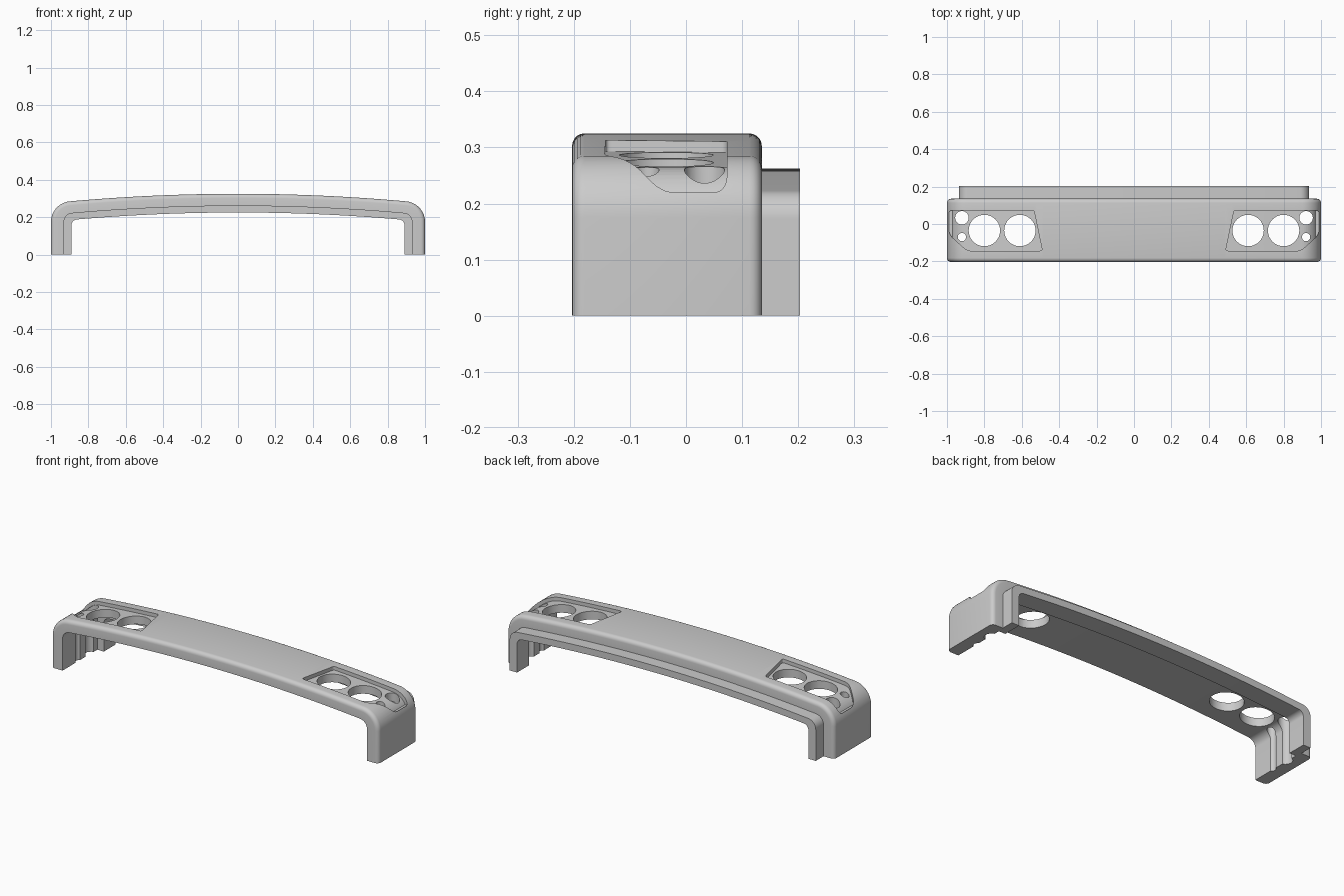
import bpy, bmesh, math

cube = bpy.data.objects.get("Cube")
if cube:
    bpy.data.objects.remove(cube, do_unlink=True)

grey = bpy.data.materials.new("plain_grey")
grey.use_nodes = True
colour = (0.6, 0.6, 0.6, 1)
grey.diffuse_color = colour
grey.node_tree.nodes["Principled BSDF"].inputs["Base Color"].default_value = colour


def make_object(name, bm):
    bmesh.ops.recalc_face_normals(bm, faces=bm.faces)
    if bm.calc_volume(signed=True) < 0:
        bmesh.ops.reverse_faces(bm, faces=bm.faces)
    mesh = bpy.data.meshes.new(name)
    bm.to_mesh(mesh)
    bm.free()
    mesh.materials.append(grey)
    obj = bpy.data.objects.new(name, mesh)
    bpy.context.collection.objects.link(obj)
    return obj


def arch(half_width, top, radius, steps=24, corner_steps=12):
    """Bowed arch with rounded shoulders, from one foot to the other."""
    cx = half_width - radius
    tilt = math.atan(0.1 * cx)
    join_x = cx + radius * math.sin(tilt)
    cz = top - 0.05 * join_x ** 2 - radius * math.cos(tilt)
    half = []
    for i in range(steps):
        x = join_x * i / steps
        half.append((x, top - 0.05 * x * x))
    for i in range(corner_steps + 1):
        a = (math.pi / 2 - tilt) * (1 - i / corner_steps)
        half.append((cx + radius * math.cos(a), cz + radius * math.sin(a)))
    half.append((half_width, 0))
    return [(-x, z) for x, z in reversed(half[1:])] + half


def arch_band(name, outer, inner, y0, y1, rounding=0):
    """Solid band between two arches, with optional rounded outer rims."""
    # Each ring runs round the section: rounded outer rims, then the inner rims
    n = len(outer)
    section = []
    for y_edge, sign in ((y0, 1), (y1, -1)):
        turns = [math.pi / 2 * k / 5 for k in range(6)] if rounding else [math.pi / 2]
        rim = [(y_edge + sign * rounding * (1 - math.sin(a)),
                rounding * (1 - math.cos(a))) for a in turns]
        section += rim[::-1] if sign > 0 else rim
    # First rim runs from the front face to the top, second from the top back
    half = len(section) // 2
    section = section[:half] + section[half:]
    front, back = section[:half], section[half:]
    front.sort(key=lambda p: -p[1])
    back.sort(key=lambda p: p[1])
    bm = bmesh.new()
    rings = []
    for y, depth in front + back:
        ring = []
        for i, (x, z) in enumerate(outer):
            (ax, az), (bx, bz) = outer[max(i - 1, 0)], outer[min(i + 1, n - 1)]
            length = math.hypot(bx - ax, bz - az)
            ring.append(bm.verts.new((x + depth * (bz - az) / length, y,
                                      z - depth * (bx - ax) / length)))
        rings.append(ring)
    for y in (y1, y0):
        rings.append([bm.verts.new((x, y, z)) for x, z in inner])
    for k, a in enumerate(rings):
        b = rings[(k + 1) % len(rings)]
        for i in range(n - 1):
            bm.faces.new((a[i], a[i + 1], b[i + 1], b[i]))
    for end in (0, -1):
        bm.faces.new([ring[end] for ring in rings])
    return make_object(name, bm)


def prism(name, points, vector):
    """Closed solid swept from a flat outline along a vector."""
    bm = bmesh.new()
    a = [bm.verts.new(p) for p in points]
    b = [bm.verts.new([c + d for c, d in zip(p, vector)]) for p in points]
    bm.faces.new(a)
    bm.faces.new(b[::-1])
    for i in range(len(a)):
        bm.faces.new((a[i - 1], a[i], b[i], b[i - 1]))
    return make_object(name, bm)


def rounded(corners, segments=6):
    """Round each (x, y, radius) corner with a quadratic curve."""
    out = []
    for i, (x, y, r) in enumerate(corners):
        ends = []
        for px, py, _ in (corners[i - 1], corners[(i + 1) % len(corners)]):
            d = math.hypot(px - x, py - y)
            ends.append((x + (px - x) * r / d, y + (py - y) * r / d))
        (ax, ay), (bx, by) = ends
        for k in range(segments + 1):
            t = k / segments
            u = 1 - t
            out.append((u * u * ax + 2 * u * t * x + t * t * bx,
                        u * u * ay + 2 * u * t * y + t * t * by))
    return out


def volume(mesh):
    bm = bmesh.new()
    bm.from_mesh(mesh)
    result = bm.calc_volume(signed=True)
    bm.free()
    return result


def cut(target, cutter):
    """Subtract the cutter, taking the first solver with a sound result."""
    before = volume(target.data)
    mod = target.modifiers.new("cut", 'BOOLEAN')
    mod.operation = 'DIFFERENCE'
    mod.object = cutter
    for solver in ('MANIFOLD', 'EXACT', 'FLOAT'):
        mod.solver = solver
        bpy.context.view_layer.update()
        graph = bpy.context.evaluated_depsgraph_get()
        mesh = bpy.data.meshes.new_from_object(target.evaluated_get(graph))
        if 0.4 < volume(mesh) / before < 0.99999:
            target.data = mesh
            break
    target.modifiers.remove(mod)
    bpy.data.objects.remove(cutter, do_unlink=True)


# Main shell and the thinner lip behind it
shell = arch_band("shell", arch(1, 0.325, 0.11), arch(0.93, 0.26, 0.045),
                  -0.203, 0.135, 0.022)
lip = arch_band("rear_lip", arch(0.935, 0.262, 0.05), arch(0.89, 0.225, 0.03),
                0.1, 0.203)

pocket = [(0.49, -0.143, 0.012), (0.535, 0.073, 0.012), (0.99, 0.073, 0.02),
          (0.99, -0.055, 0.03), (0.89, -0.145, 0.03)]
holes = [(0.61, -0.035, 0.084), (0.80, -0.035, 0.084),
         (0.92, 0.033, 0.036), (0.92, -0.07, 0.022)]

for side in (-1, 1):
    # Shallow recess whose floor follows the arch
    recess = prism("recess_cutter",
                   [(side * x, y, 0.215) for x, y in rounded(pocket)], (0, 0, 0.3))
    floor = prism("floor_helper",
                  [(x, -0.4, z) for x, z in arch(0.98, 0.305, 0.09)], (0, 0.8, 0))
    cut(recess, floor)
    cut(shell, recess)
    # Round holes straight down through the recess
    for hx, hy, r in holes:
        ring = [(side * hx + r * math.cos(math.tau * i / 40),
                 hy + r * math.sin(math.tau * i / 40), -0.1) for i in range(40)]
        cut(shell, prism("hole_cutter", ring, (0, 0, 0.6)))

# Smooth curves, sharp rims
for obj in (shell, lip):
    bpy.ops.object.select_all(action='DESELECT')
    obj.select_set(True)
    bpy.context.view_layer.objects.active = obj
    bpy.ops.object.shade_smooth_by_angle(angle=math.radians(30))
